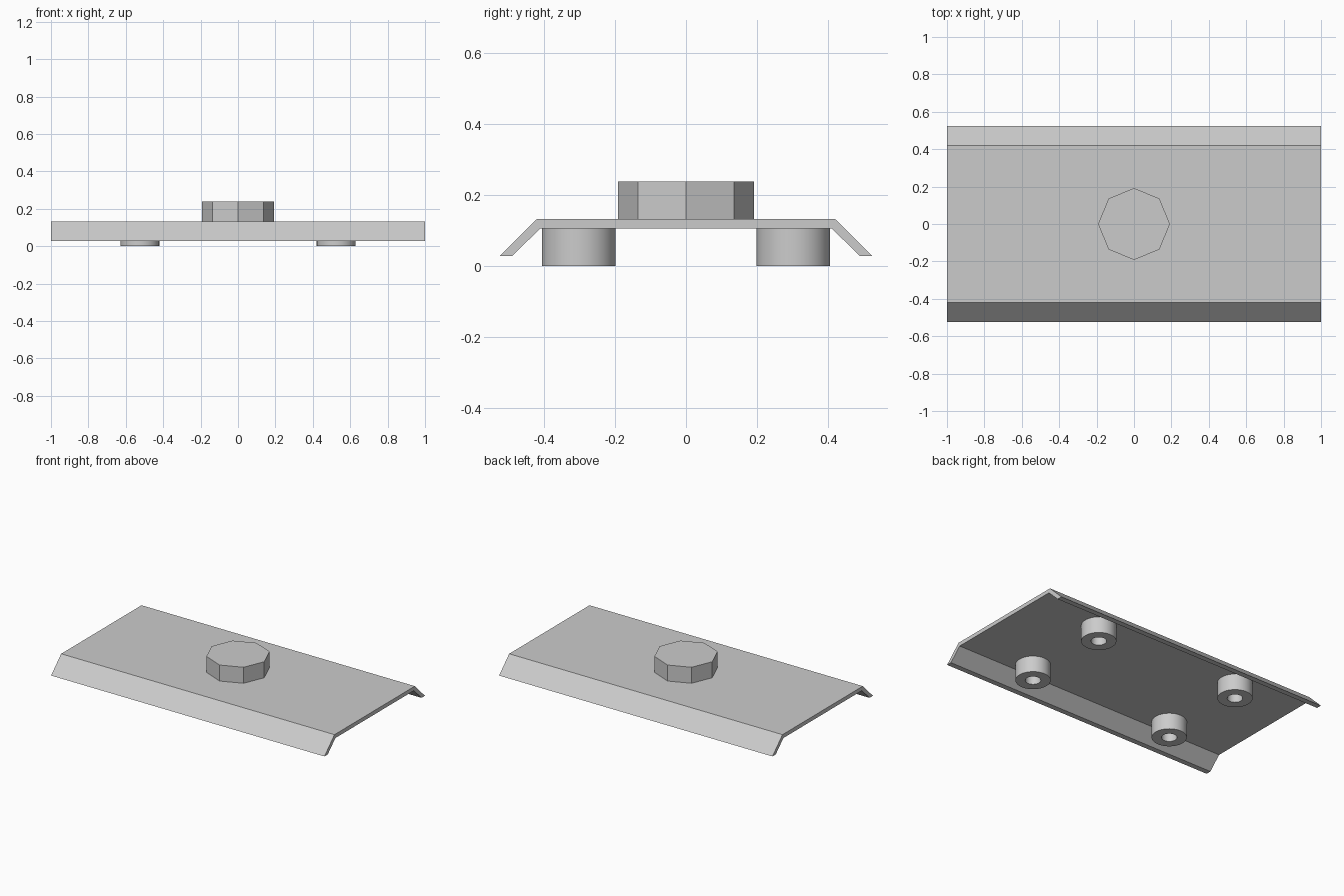
import bpy
import bmesh
import math

cube = bpy.data.objects.get("Cube")
if cube:
    bpy.data.objects.remove(cube, do_unlink=True)

# Single flat grey
grey = bpy.data.materials.new("light_grey")
grey.use_nodes = True
colour = (0.6, 0.6, 0.6, 1)
grey.diffuse_color = colour
grey.node_tree.nodes["Principled BSDF"].inputs["Base Color"].default_value = colour


def finish(bm, name, location=(0, 0, 0)):
    bmesh.ops.recalc_face_normals(bm, faces=bm.faces)
    mesh = bpy.data.meshes.new(name)
    bm.to_mesh(mesh)
    bm.free()
    mesh.materials.append(grey)
    obj = bpy.data.objects.new(name, mesh)
    obj.location = location
    bpy.context.collection.objects.link(obj)
    return obj


# Plate with bent-down flanges: half profile (y, z), mirrored, extruded along x
TOP, UNDER, LIP = 0.132, 0.106, 0.028
outer = [(0.42, TOP), (0.525, LIP)]
inner = [(0.49, LIP), (0.41, UNDER)]
half = outer + inner
profile = half + [(-y, z) for y, z in reversed(half)]
bm = bmesh.new()
face = bm.faces.new([bm.verts.new((-1, y, z)) for y, z in profile])
side = bmesh.ops.extrude_face_region(bm, geom=[face], use_keep_orig=True)
moved = [v for v in side["geom"] if isinstance(v, bmesh.types.BMVert)]
bmesh.ops.translate(bm, verts=moved, vec=(2, 0, 0))
finish(bm, "bent_plate")

# Octagonal knob on top
KNOB_HEIGHT = 0.106
bm = bmesh.new()
bmesh.ops.create_cone(bm, cap_ends=True, segments=8, radius1=0.192,
                      radius2=0.192, depth=KNOB_HEIGHT)
finish(bm, "octagonal_knob", (0, 0, TOP + KNOB_HEIGHT / 2))


# Hollow round feet: a wall section spun about z
def add_foot(name, x, y):
    bm = bmesh.new()
    section = [(0.046, 0), (0.104, 0), (0.104, UNDER), (0.046, UNDER)]
    verts = [bm.verts.new((r, 0, z)) for r, z in section]
    edges = [bm.edges.new((verts[i], verts[(i + 1) % 4])) for i in range(4)]
    bmesh.ops.spin(bm, geom=verts + edges, cent=(0, 0, 0), axis=(0, 0, 1),
                   angle=math.tau, steps=48, use_merge=True)
    bmesh.ops.remove_doubles(bm, verts=bm.verts, dist=0.0001)
    foot = finish(bm, name, (x, y, 0))
    bpy.ops.object.select_all(action="DESELECT")
    foot.select_set(True)
    bpy.context.view_layer.objects.active = foot
    bpy.ops.object.shade_smooth_by_angle(angle=math.radians(30))


for end, y in (("front", -0.302), ("back", 0.302)):
    for hand, x in (("right", -0.525), ("left", 0.525)):
        add_foot(f"{end}_{hand}_foot", x, y)
